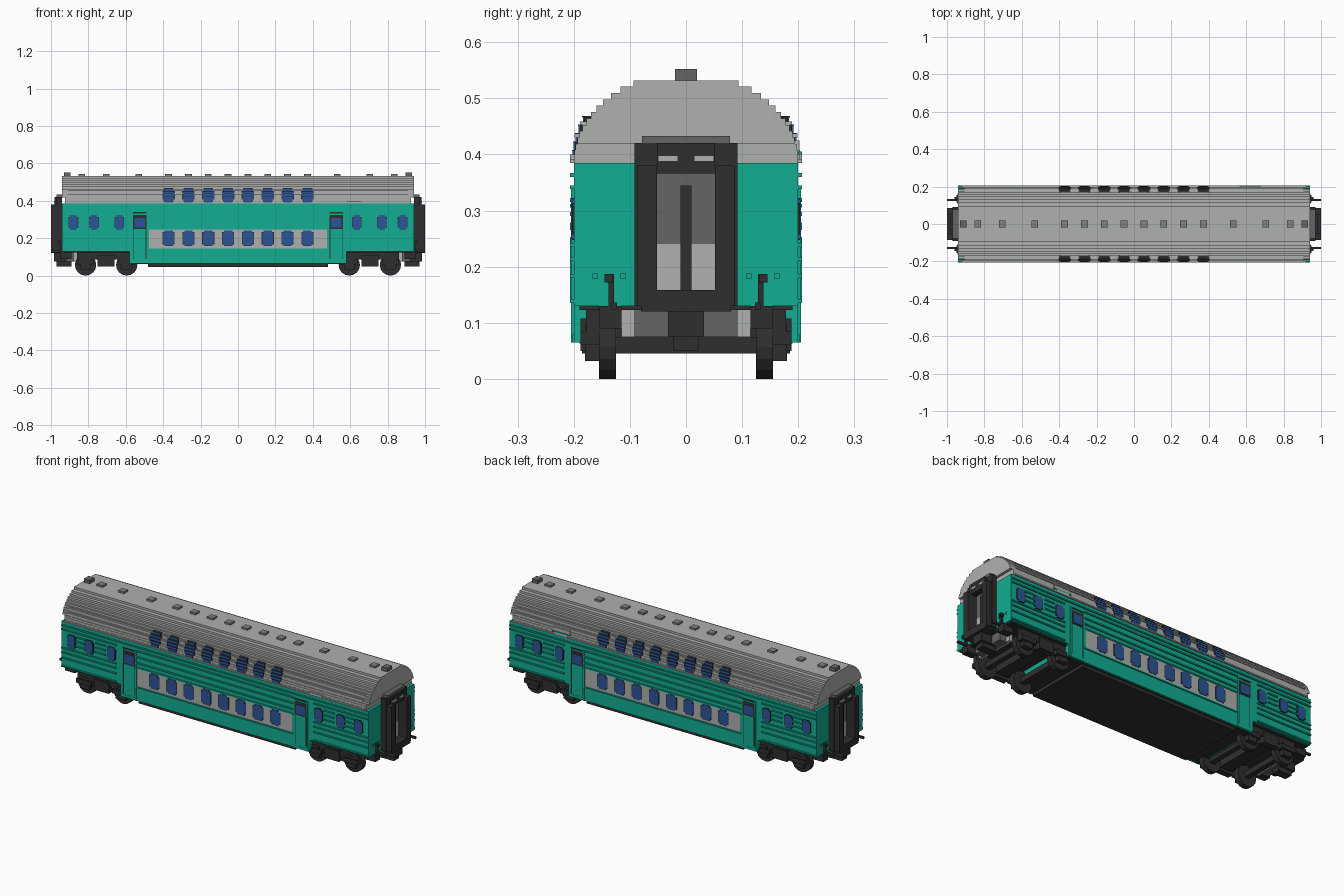
import bpy, bmesh, math
from itertools import product
from mathutils import Matrix, Vector

default_cube = bpy.data.objects.get("Cube")
if default_cube:
    bpy.data.objects.remove(default_cube, do_unlink=True)


def material(name, red, green, blue):
    mat = bpy.data.materials.new(name)
    mat.use_nodes = True
    mat.diffuse_color = (red, green, blue, 1)
    mat.node_tree.nodes["Principled BSDF"].inputs["Base Color"].default_value = (red, green, blue, 1)
    return mat


GREEN = material("teal green", .006, .42, .29)
GREY = material("light grey", .43, .44, .42)
VENT = material("vent grey", .22, .22, .215)
DARK = material("dark grey", .13, .13, .13)
BLACK = material("black", .028, .028, .028)
BLUE = material("window blue", .024, .09, .31)

# Main dimensions of the carriage
SIDE, END, TIP = .2, .94, 1
SKIRT, SILL, EAVE, RIDGE = .065, .13, .385, .532
DOOR, DOOR_WIDTH, PANEL = .525, .08, .48
LIP = .007
THIN = LIP / 3
SLEEPER = .05
WHEEL = .057

meshes = {}


def block(part, colour, x, y, z, mirror=""):
    """Add a box to a part, repeated over the mirrored axes."""
    bm = meshes.setdefault((part, colour), bmesh.new())
    low, high = Vector((x[0], y[0], z[0])), Vector((x[1], y[1], z[1]))
    size = Matrix.Diagonal((high - low).to_4d())
    size[3][3] = 1
    middle = (low + high) / 2
    signs = [(1, -1) if axis in mirror else (1,) for axis in "xy"]
    for flip_x, flip_y in product(*signs):
        place = Matrix.Translation((middle.x * flip_x, middle.y * flip_y, middle.z))
        bmesh.ops.create_cube(bm, size=1, matrix=place @ size)


def span(centre, width):
    return centre - width / 2, centre + width / 2


def plate(part, colour, centre, width, z, thick=LIP, mirror="xy"):
    """Add a thin plate lying on the side walls."""
    block(part, colour, span(centre, width), (SIDE - LIP, SIDE + thick), z, mirror)


def rib(part, left, right, low, mirror="y"):
    plate(part, GREEN, (left + right) / 2, right - left, (low, low + LIP), mirror=mirror)


def roof_width(height):
    return SIDE * math.sqrt(1 - ((height - EAVE) / .16) ** 2)


# Body shell with the low middle section
block("body", GREEN, (-END, END), (-SIDE, SIDE), (SILL, EAVE))
block("body", GREEN, span(0, 1.16), (-SIDE, SIDE), (SKIRT, SILL))
block("underfloor", BLACK, span(0, 1.86), span(0, .38), (SILL - LIP, SILL))
block("underfloor", BLACK, span(0, 1.14), span(0, .38), (SKIRT - THIN, SKIRT))
block("underfloor", BLACK, (-PANEL, PANEL), span(0, .37), (.045, SKIRT))

# Stepped roof following an elliptical arch
layer_count = 13
rise = (RIDGE - EAVE) / layer_count
for layer in range(layer_count):
    base = EAVE + layer * rise
    width = roof_width(base + rise / 2)
    length = END if layer > 2 else END - .015
    block("roof", GREY, (-length, length), (-width, width), (base, base + rise))

# Roof vents and taller end blocks
window_row = [(index - 3.5) * .106 for index in range(8)]
vent_places = [side * place for side in (-1, 1) for place in (.53, .705, .835)]
for place in window_row + vent_places:
    block("roof_vents", VENT, span(place, .036), span(0, .036), (RIDGE, RIDGE + .01))
block("roof_end_blocks", DARK, span(.912, .035), span(0, .04), (RIDGE, RIDGE + .02), "x")

# Eaves and short roof ribs broken by the upper windows
block("eaves", GREY, span(0, 1.84), (SIDE - LIP, SIDE + LIP), (EAVE, EAVE + LIP), "y")
stops = [-END] + window_row + [END]
for (left, right), height in product(zip(stops, stops[1:]), (.43, .452)):
    width = roof_width(height)
    block("roof_ribs", GREY, (left + .034, right - .034), (width - LIP, width + LIP),
          (height, height + LIP), "y")

# Horizontal ribs and small louvres on the walls
rib("long_ribs", -END, END, .36)
for height in (.272, .305, .338):
    rib("middle_ribs", -PANEL, PANEL, height)
for height in (.135, .18, .21, .235, .338):
    rib("end_ribs", DOOR + DOOR_WIDTH, END, height, "xy")
for place, height in product((.7, .825), (.265, .29, .315)):
    plate("louvres", GREEN, place, .06, (height, height + LIP))

# Grey lower panel and its green frame
panel_low, panel_high = .146, .246
plate("lower_panel", GREY, 0, PANEL * 2, (panel_low, panel_high), THIN, "y")
for height in (panel_low - LIP, panel_high):
    rib("panel_frame", -PANEL, PANEL, height)
plate("panel_frame", GREEN, PANEL, LIP, (panel_low, panel_high))


# Notched windows: blue pane with a black outline
def window(part, place, low, high, width, mirror):
    notch = (high - low) / 6
    plate(part + "_panes", BLUE, place, width, (low + notch, high - notch), THIN * 2, mirror)
    plate(part + "_panes", BLUE, place, width - notch, (low, high), THIN * 2, mirror)
    plate(part + "_frames", BLACK, place, width + LIP, (low + LIP, high - LIP), THIN * 1.5, mirror)
    plate(part + "_frames", BLACK, place, width - notch, (low - THIN, high + THIN), THIN * 1.5, mirror)


for place in window_row:
    window("lower_windows", place, .16, .24, .058, "y")
for place in (.635, .77, .88):
    window("end_windows", place, .25, .32, .046, "xy")

# Upper windows step inward with the roof, each step capped in black
window_steps = 5
step = .075 / window_steps
for place, index in product(window_row, range(window_steps)):
    low = .392 + index * step
    high = low + step
    face = roof_width(low) + THIN
    width = .045 if index in (0, window_steps - 1) else .06
    block("upper_window_panes", BLUE, span(place, width), (SIDE / 2, face), (low, high), "y")
    block("upper_window_frames", BLACK, span(place, width + LIP), (SIDE / 2, face - THIN),
          (low, high), "y")
    block("upper_window_caps", BLACK, span(place, width), (SIDE / 2, face + THIN / 2),
          (high - THIN / 2, high + THIN / 2), "y")

# Doors: green leaf, posts, step and dark window surround
door_top = .34
plate("doors", GREEN, DOOR, DOOR_WIDTH, (SKIRT, door_top), THIN / 2)
plate("door_steps", GREEN, DOOR, DOOR_WIDTH + .02, (SKIRT, SKIRT + .015), THIN)
for edge in (-1, 1):
    post = DOOR + edge * DOOR_WIDTH / 2
    plate("door_posts", GREEN, post, LIP, (SKIRT, door_top), THIN * 2)
    plate("door_seals", BLACK, post - edge * LIP, LIP / 2, (.09, .25), THIN)
plate("door_surrounds", BLACK, DOOR, DOOR_WIDTH - LIP, (.25, .325), THIN)
plate("door_surrounds", BLACK, DOOR, DOOR_WIDTH, (door_top - LIP, door_top), THIN * 2)
plate("door_panes", BLUE, DOOR, DOOR_WIDTH - .025, (.258, .308), THIN * 2)

# Destination boards above the eaves
plate("side_boards", GREY, .62, .08, (EAVE, EAVE + .015), LIP, "y")
block("back_board", GREY, span(.62, .1), (SIDE - LIP, SIDE + THIN), (EAVE, EAVE + .04))
block("back_board_strip", GREEN, span(.62, .11), (SIDE, SIDE + LIP), (EAVE + .015, EAVE + .02))

# Gangway at each end: hollow frame, recessed door, bar and header
frame_low, frame_high, opening, sill_top, lintel = .12, .42, .052, .158, .366
shoulder = END + .03
block("gangway", BLACK, (END, shoulder), (opening, .092), (SILL, frame_high), "xy")
block("gangway", BLACK, (shoulder, TIP), (opening, .086), (SILL, .38), "xy")
block("gangway", BLACK, (END, TIP - .02), (-opening, opening), (lintel, frame_high), "x")
block("gangway", BLACK, (END, TIP), span(0, .16), (frame_low, sill_top), "x")
block("gangway_bar", BLACK, (END, END + .02), span(0, .02), (sill_top, .345), "x")
block("gangway_lip", DARK, (END, shoulder), span(0, .156), (frame_high, frame_high + .013), "x")
block("gangway_slots", GREY, span(TIP - .02, LIP), span(.032, .036), (.387, .398), "xy")
block("gangway_door_lower", GREY, (END, END + LIP), (-opening, opening), (sill_top, .24), "x")
block("gangway_door_upper", DARK, (END, END + LIP), (-opening, opening), (.24, lintel), "x")

# Coupler, its mounting and the end hooks
mount_low = .075
block("coupler", BLACK, (END - SLEEPER, TIP - .015), span(0, .064), (mount_low, SILL), "x")
block("coupler", BLACK, (END - SLEEPER, TIP - .03), span(0, .044), (SLEEPER, mount_low), "x")
block("coupler_mount", DARK, span(.895, SLEEPER), span(0, .184), (mount_low, SILL), "x")
block("mount_backing", GREY, span(.87, .02), span(0, .23), (mount_low, SILL), "x")
block("end_hooks", BLACK, (END, TIP), span(.128, .01), span(SILL, .012), "xy")
block("end_hooks", BLACK, (END, END + .012), span(.133, .01), (SILL, .187), "xy")
block("end_hooks", BLACK, (END, END + .02), span(.138, .015), (.172, .187), "xy")
block("end_steps", BLACK, (END - SLEEPER, END + .01), span(.135, .04), (.09, SILL), "xy")
for place in (.112, .162):
    block("end_lamps", GREEN, (END, END + LIP / 2), span(place, .01), span(.183, .01), "xy")

# Bogies: side frames, springs, axle boxes, axles and wheels
axle_places = (.595, .815)
bogie = sum(axle_places) / 2
block("bogie_frames", BLACK, span(bogie, .31), (.155, .178), (.085, SILL), "xy")
block("bogie_springs", BLACK, span(bogie, .09), (.155, .188), (SLEEPER, .108), "xy")
block("bogie_beams", BLACK, span(bogie, .07), span(0, .32), (SKIRT, SILL), "x")
wheel_mesh = bmesh.new()
meshes["wheels", BLACK] = wheel_mesh
for axle in axle_places:
    block("axle_boxes", BLACK, span(axle, .056), (.15, .18), (.032, .1), "xy")
    block("axle_boxes", BLACK, span(axle, .09), (.15, .188), (.06, .085), "xy")
    block("axles", BLACK, span(axle, .028), span(0, .3), span(.06, .03), "x")
    for side_x, side_y in product((-1, 1), repeat=2):
        place = Matrix.Translation((side_x * axle, side_y * .14, WHEEL))
        bmesh.ops.create_cone(wheel_mesh, cap_ends=True, segments=16, radius1=WHEEL, radius2=WHEEL,
                              depth=.03, matrix=place @ Matrix.Rotation(math.pi / 2, 4, "X"))

# Turn every collected part into an object
for (part, colour), bm in meshes.items():
    mesh = bpy.data.meshes.new(part)
    bm.to_mesh(mesh)
    bm.free()
    mesh.materials.append(colour)
    bpy.context.collection.objects.link(bpy.data.objects.new(part, mesh))
